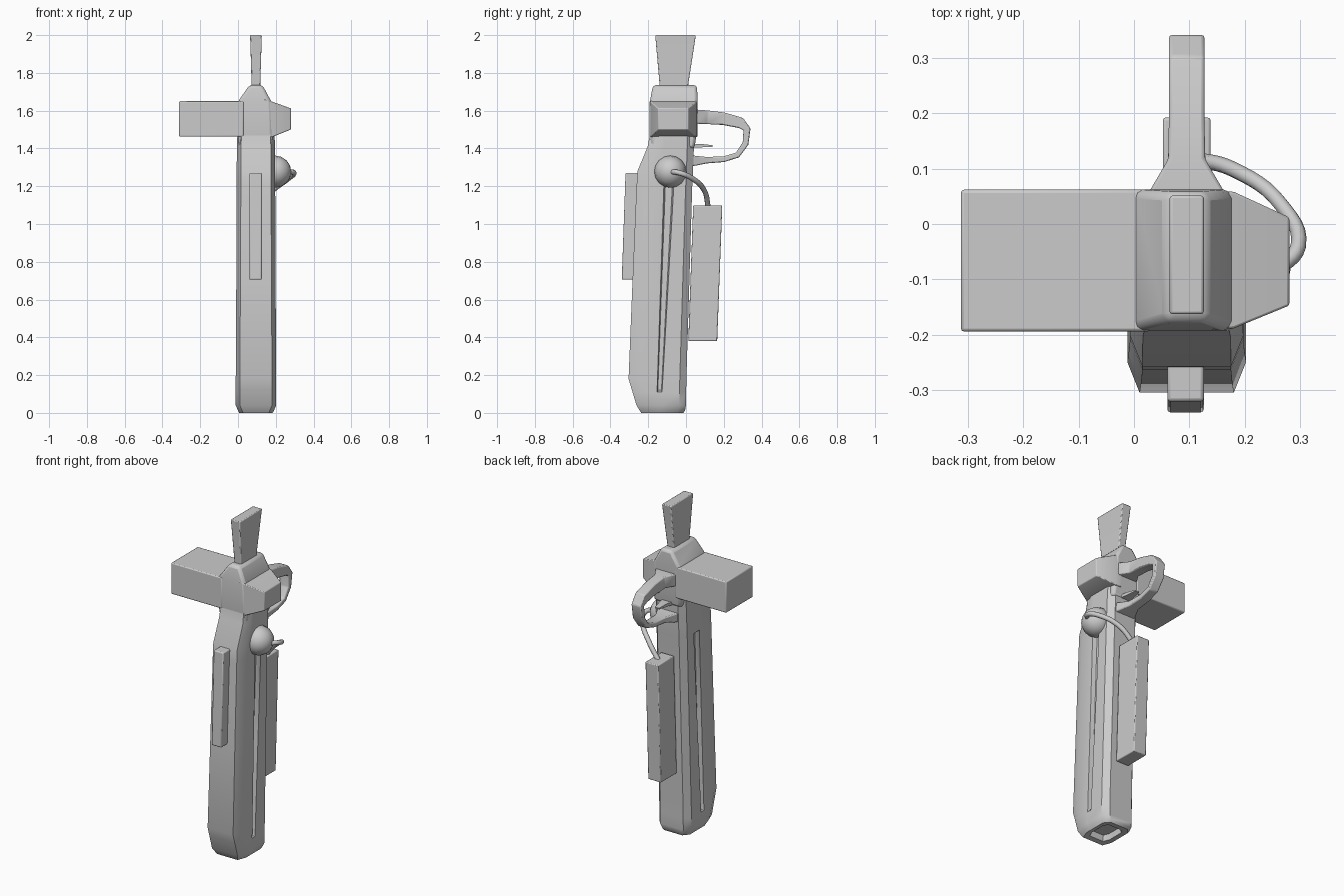
import bpy, bmesh, math
from mathutils import Vector

cube = bpy.data.objects.get("Cube")
if cube:
    bpy.data.objects.remove(cube, do_unlink=True)

grey = bpy.data.materials.new("light grey")
grey.use_nodes = True
grey.diffuse_color = (0.6, 0.6, 0.6, 1)
grey.node_tree.nodes["Principled BSDF"].inputs["Base Color"].default_value = grey.diffuse_color
CX = 0.095  # middle of the long body


def finish(obj, bevel=0, angle=35, segments=2):
    """Colour, optional rounded edges, and smooth shading with sharp edges kept."""
    obj.data.materials.clear()
    obj.data.materials.append(grey)
    bpy.ops.object.select_all(action='DESELECT')
    obj.select_set(True)
    bpy.context.view_layer.objects.active = obj
    if bevel:
        mod = obj.modifiers.new("Rounded edges", 'BEVEL')
        mod.width, mod.segments, mod.limit_method = bevel, segments, 'ANGLE'
        mod.angle_limit = math.radians(30)
    bpy.ops.object.shade_smooth_by_angle(angle=math.radians(angle))
    return obj


def loft(name, rings, bevel=0, angle=35):
    """Skin a row of matching closed rings and cap both ends."""
    bm = bmesh.new()
    rows = [[bm.verts.new(p) for p in ring] for ring in rings]
    n = len(rows[0])
    for a, b in zip(rows, rows[1:]):
        for i in range(n):
            j = (i + 1) % n
            bm.faces.new((a[i], a[j], b[j], b[i]))
    bm.faces.new(rows[0][::-1])
    bm.faces.new(rows[-1])
    bmesh.ops.recalc_face_normals(bm, faces=bm.faces)
    mesh = bpy.data.meshes.new(name)
    bm.to_mesh(mesh)
    bm.free()
    obj = bpy.data.objects.new(name, mesh)
    bpy.context.collection.objects.link(obj)
    return finish(obj, bevel, angle)


def rect(x0, x1, y0, y1, z):
    return [(x0, y0, z), (x1, y0, z), (x1, y1, z), (x0, y1, z)]


def body_ring(z, front, back, half, depth=0.0):
    """Mirrored section: chamfered front, rounded back, side groove of a given depth."""
    mid = -0.145 + 0.045 * z
    wide = 0.012 + 0.012 * z
    side = [(half - 0.022, front), (half, front + 0.055),
            (half, mid - wide), (half - depth, mid - wide * 0.7),
            (half - depth, mid + wide * 0.7), (half, mid + wide),
            (half, back - 0.035), (half - 0.03, back)]
    return ([(CX + x, y, z) for x, y in side] +
            [(CX - x, y, z) for x, y in reversed(side)])


def shrink(ring, factor, z):
    mid = sum((Vector(p) for p in ring), Vector()) / len(ring)
    return [(mid.x + (p[0] - mid.x) * factor, mid.y + (p[1] - mid.y) * factor, z) for p in ring]


# Long body with side grooves and a recess in its foot
foot = body_ring(0.012, -0.245, -0.005, 0.095)
loft("body", [
    shrink(foot, 0.62, 0.04), shrink(foot, 0.66, 0.004), shrink(foot, 0.93, 0.0), foot,
    body_ring(0.04, -0.262, 0.0, 0.107),
    body_ring(0.11, -0.283, 0.001, 0.107),
    body_ring(0.12, -0.286, 0.001, 0.107, 0.025),
    body_ring(0.18, -0.304, 0.002, 0.107, 0.025),
    body_ring(0.7, -0.283, 0.018, 0.104, 0.025),
    body_ring(1.2, -0.262, 0.033, 0.102, 0.025),
    body_ring(1.21, -0.261, 0.034, 0.102),
    body_ring(1.28, -0.257, 0.037, 0.102),
    body_ring(1.41, -0.203, 0.042, 0.101),
    body_ring(1.48, -0.19, 0.045, 0.098)], angle=40)

# Head, with a roof that narrows sideways to the blade
loft("head", [
    rect(0.005, 0.185, -0.185, 0.045, 1.4),
    rect(-0.002, 0.185, -0.192, 0.055, 1.47),
    rect(-0.002, 0.178, -0.192, 0.062, 1.645),
    rect(0.06, 0.13, -0.175, 0.058, 1.735)], bevel=0.016)

# Blade on top
loft("top_blade", [
    rect(0.072, 0.118, -0.14, 0.012, 1.7),
    rect(0.072, 0.118, -0.14, 0.012, 1.74),
    rect(0.064, 0.126, -0.163, 0.052, 2.0)], bevel=0.005)


def side_rect(x, y0, y1, z0, z1):
    return [(x, y0, z0), (x, y1, z0), (x, y1, z1), (x, y0, z1)]


# Arm on one side and tapered stub on the other
loft("side_arm", [side_rect(-0.312, -0.194, 0.062, 1.462, 1.65),
                  side_rect(0.03, -0.194, 0.062, 1.462, 1.65)], bevel=0.006)
loft("tapered_stub", [side_rect(0.14, -0.192, 0.06, 1.46, 1.66),
                      side_rect(0.18, -0.188, 0.058, 1.46, 1.648),
                      side_rect(0.28, -0.147, 0.012, 1.5, 1.612)], bevel=0.004)

# Front plate and rear box, both leaning slightly
loft("front_plate", [rect(0.06, 0.126, -0.34, -0.22, 0.705),
                     rect(0.06, 0.126, -0.32, -0.2, 1.27)], bevel=0.006)
loft("rear_box", [rect(0.052, 0.138, 0.012, 0.165, 0.38),
                  rect(0.052, 0.138, 0.038, 0.192, 1.098)], bevel=0.005)


def strap(name, path, bevel=0):
    """Flat strap along points of y, z, half width and half thickness."""
    rings = []
    for i, (y, z, w, t) in enumerate(path):
        a, b = path[max(i - 1, 0)], path[min(i + 1, len(path) - 1)]
        d = Vector((b[0] - a[0], b[1] - a[1])).normalized()
        ny, nz = -d.y * t, d.x * t
        rings.append([(CX - w, y - ny, z - nz), (CX + w, y - ny, z - nz),
                      (CX + w, y + ny, z + nz), (CX - w, y + ny, z + nz)])
    return loft(name, rings, bevel)


# Guard loop behind the head and the small trigger inside it
strap("guard_loop", [
    (0.03, 1.568, 0.07, 0.037), (0.06, 1.568, 0.066, 0.037), (0.115, 1.565, 0.033, 0.036),
    (0.2, 1.557, 0.032, 0.033), (0.29, 1.535, 0.032, 0.029), (0.323, 1.502, 0.032, 0.019),
    (0.315, 1.425, 0.031, 0.016), (0.272, 1.365, 0.03, 0.015), (0.2, 1.343, 0.03, 0.015),
    (0.11, 1.338, 0.034, 0.017), (0.05, 1.335, 0.062, 0.026), (0.02, 1.335, 0.07, 0.03)], 0.006)
strap("trigger", [(0.03, 1.412, 0.035, 0.009), (0.08, 1.415, 0.024, 0.009),
                  (0.14, 1.413, 0.014, 0.004)])

# Ball on the side
bpy.ops.mesh.primitive_uv_sphere_add(segments=16, ring_count=8, radius=0.085,
                                     location=(0.197, -0.083, 1.277),
                                     rotation=(0, math.pi / 2, 0))
ball = bpy.context.object
ball.name = "side_ball"
finish(ball)

# Cable from the ball to the rear box
curve = bpy.data.curves.new("cable", 'CURVE')
curve.dimensions = '3D'
curve.bevel_depth, curve.bevel_resolution, curve.resolution_u = 0.014, 2, 6
curve.use_fill_caps = True
line = curve.splines.new('BEZIER')
points = [(0.255, -0.085, 1.275), (0.296, -0.04, 1.272), (0.265, 0.035, 1.24),
          (0.18, 0.098, 1.175), (0.1, 0.118, 1.085)]
line.bezier_points.add(len(points) - 1)
for knot, p in zip(line.bezier_points, points):
    knot.co = p
    knot.handle_left_type = knot.handle_right_type = 'AUTO'
cable = bpy.data.objects.new("cable", curve)
bpy.context.collection.objects.link(cable)
bpy.ops.object.select_all(action='DESELECT')
cable.select_set(True)
bpy.context.view_layer.objects.active = cable
bpy.ops.object.convert(target='MESH')
finish(bpy.context.object, angle=50)
